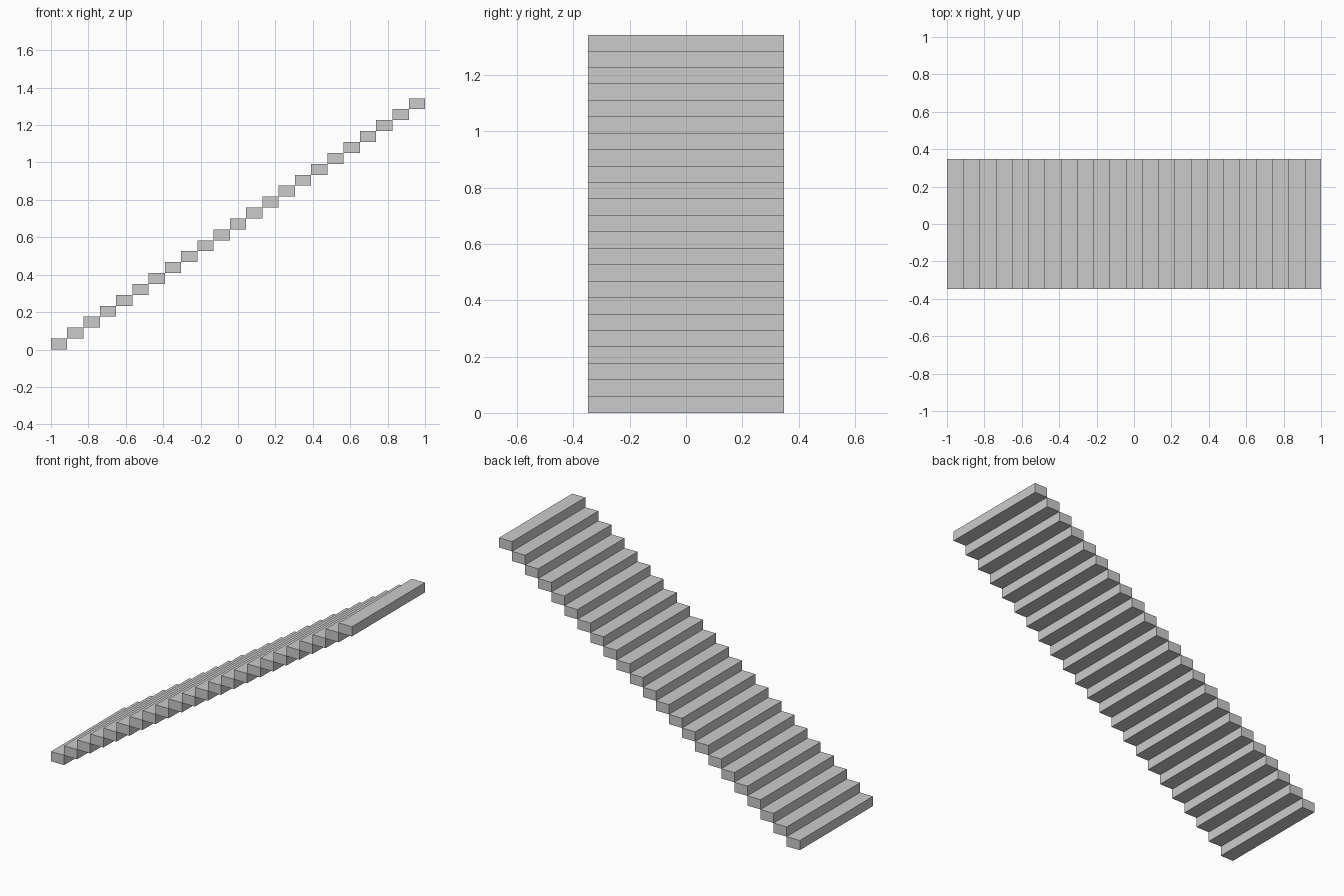
import bpy

if "Cube" in bpy.data.objects:
    bpy.data.objects.remove(bpy.data.objects["Cube"])

# Straight flight of block steps climbing towards +x
STEPS = 23
RUN = 2.0 / STEPS
RISE = 1.343 / STEPS
WIDTH = 0.695


def add_step(i):
    centre = (-1 + (i + 0.5) * RUN, 0, (i + 0.5) * RISE)
    bpy.ops.mesh.primitive_cube_add(size=1, location=centre)
    step = bpy.context.object
    step.name = f"step_{i + 1:02d}"
    step.scale = (RUN, WIDTH, RISE)
    bpy.ops.object.transform_apply(location=False, rotation=False, scale=True)


# Each step meets the next along one edge
for i in range(STEPS):
    add_step(i)
